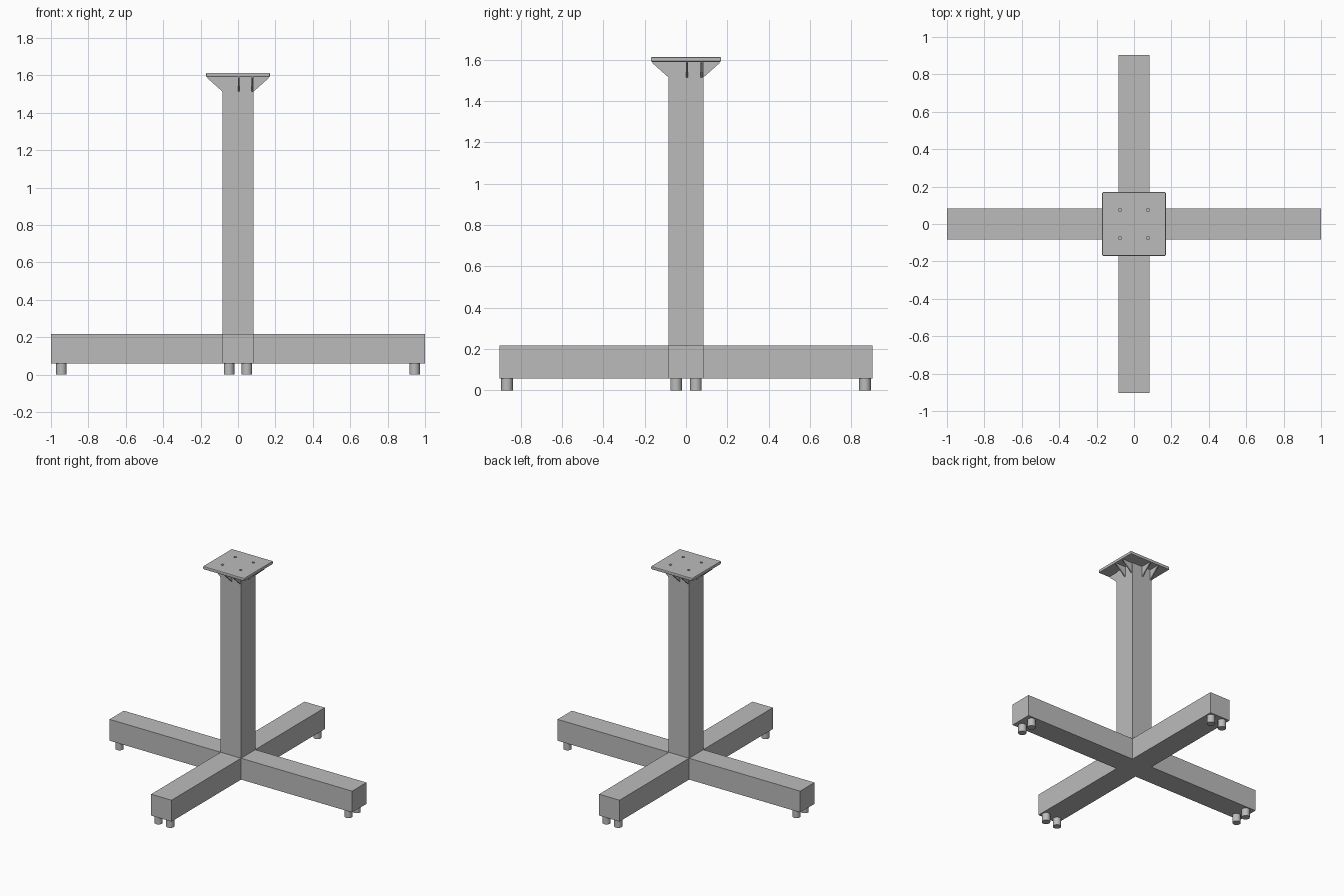
import bpy
import bmesh
from math import pi
from mathutils import Matrix, Vector

if "Cube" in bpy.data.objects:
    bpy.data.objects.remove(bpy.data.objects["Cube"], do_unlink=True)

# Single painted-metal colour
grey = bpy.data.materials.new("grey metal")
grey.use_nodes = True
grey.diffuse_color = (0.5, 0.5, 0.5, 1)
grey.node_tree.nodes["Principled BSDF"].inputs["Base Color"].default_value = (0.5, 0.5, 0.5, 1)

HALF = 0.084          # half width of the square tube
ARM_LOW, ARM_TOP = 0.058, 0.217
PLATE_LOW, PLATE_TOP = 1.59, 1.613
PLATE_HALF = 0.17


def finish(name, bm):
    bmesh.ops.recalc_face_normals(bm, faces=bm.faces[:])
    mesh = bpy.data.meshes.new(name)
    bm.to_mesh(mesh)
    bm.free()
    mesh.materials.append(grey)
    obj = bpy.data.objects.new(name, mesh)
    bpy.context.collection.objects.link(obj)
    return obj


def box(name, low, high):
    low, high = Vector(low), Vector(high)
    bm = bmesh.new()
    bmesh.ops.create_cube(bm, size=1, matrix=Matrix.Translation((low + high) / 2)
                          @ Matrix.Diagonal((*(high - low), 1)))
    return finish(name, bm)


def cylinder(name, x, y, low, high, radius, sides):
    bm = bmesh.new()
    bmesh.ops.create_cone(bm, cap_ends=True, segments=sides, radius1=radius,
                          radius2=radius, depth=high - low,
                          matrix=Matrix.Translation((x, y, (low + high) / 2)))
    return finish(name, bm)


def smooth(obj):
    bpy.ops.object.select_all(action="DESELECT")
    obj.select_set(True)
    bpy.context.view_layer.objects.active = obj
    bpy.ops.object.shade_smooth_by_angle()


# Crossed base and post
box("cross_arm", (-1, -HALF, ARM_LOW), (1, HALF, ARM_TOP))
box("front_arm", (-HALF, -0.903, ARM_LOW), (HALF, -HALF, ARM_TOP))
box("back_arm", (-HALF, HALF, ARM_LOW), (HALF, 0.903, ARM_TOP))
box("post", (-HALF, -HALF, ARM_TOP), (HALF, HALF, PLATE_LOW))

# A pair of feet under the end of each arm
for end in (-1, 1):
    for side in (-1, 1):
        smooth(cylinder("side_foot", end * 0.944, side * 0.048, 0, ARM_LOW, 0.028, 24))
        smooth(cylinder("end_foot", side * 0.048, end * 0.866, 0, ARM_LOW, 0.028, 24))

# Top plate with softened edges and four bolt holes
plate = box("top_plate", (-PLATE_HALF, -PLATE_HALF, PLATE_LOW),
            (PLATE_HALF, PLATE_HALF, PLATE_TOP))
bevel = plate.modifiers.new("soft edges", "BEVEL")
bevel.width = 0.005
bevel.segments = 2
for x in (-0.075, 0.075):
    for y in (-0.075, 0.075):
        cutter = cylinder("bolt_hole_cutter", x, y, PLATE_LOW - 0.05, PLATE_TOP + 0.05, 0.009, 16)
        cutter.hide_render = True
        cutter.hide_set(True)
        cut = plate.modifiers.new("bolt hole", "BOOLEAN")
        cut.operation = "DIFFERENCE"
        cut.object = cutter

# Bake the plate, then drop the cutters
bpy.context.view_layer.update()
baked = bpy.data.meshes.new_from_object(plate.evaluated_get(bpy.context.evaluated_depsgraph_get()))
plate.modifiers.clear()
plate.data = baked
for obj in [o for o in bpy.data.objects if o.name.startswith("bolt_hole_cutter")]:
    bpy.data.objects.remove(obj, do_unlink=True)

# Paired triangular gussets, repeated around the four sides of the post
for turn in range(4):
    for x in (0.005, 0.075):
        bm = bmesh.new()
        profile = [(-HALF, 1.514), (-HALF, PLATE_LOW), (-0.163, PLATE_LOW), (-0.163, 1.584)]
        face = bm.faces.new([bm.verts.new((x - 0.004, y, z)) for y, z in profile])
        solid = bmesh.ops.extrude_face_region(bm, geom=[face])
        bmesh.ops.translate(bm, vec=(0.008, 0, 0),
                            verts=[v for v in solid["geom"] if isinstance(v, bmesh.types.BMVert)])
        bm.transform(Matrix.Rotation(turn * pi / 2, 4, "Z"))
        finish("gusset", bm)
